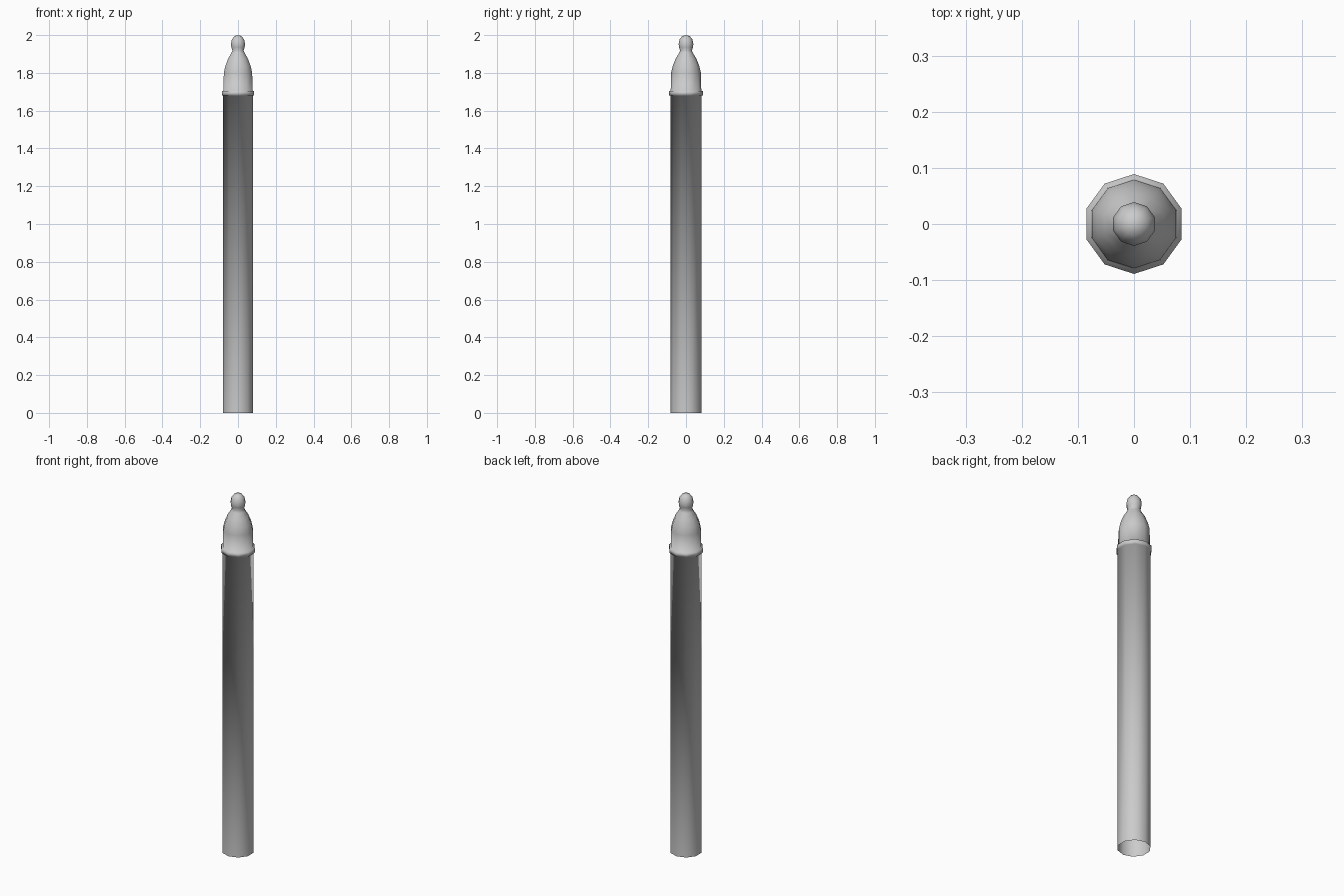
import bpy, bmesh
from math import sin, cos, pi

if "Cube" in bpy.data.objects:
    bpy.data.objects.remove(bpy.data.objects["Cube"])

SIDES = 10

# Half-profile (radius, height): shaft, collar, domed cap, finial
shaft = [(0.083, 0.0), (0.083, 1.68)]
collar = [(0.089, 1.68), (0.089, 1.703), (0.081, 1.706)]
cap = [(0.079, 1.80), (0.070, 1.838), (0.055, 1.875), (0.037, 1.905)]
finial = [(0.031, 1.918), (0.037, 1.935), (0.039, 1.953),
          (0.034, 1.977), (0.020, 1.995)]
profile = shaft + collar + cap + finial


def lathe(name, profile, tip):
    """Ten-sided lathe with an open base and a closed tip."""
    bm = bmesh.new()
    rings = []
    for r, z in profile:
        angles = [pi / 2 + 2 * pi * i / SIDES for i in range(SIDES)]
        rings.append([bm.verts.new((r * cos(a), r * sin(a), z)) for a in angles])
    for low, high in zip(rings, rings[1:]):
        for i in range(SIDES):
            j = (i + 1) % SIDES
            bm.faces.new((low[i], low[j], high[j], high[i]))
    top = bm.verts.new((0, 0, tip))
    for i in range(SIDES):
        bm.faces.new((rings[-1][i], rings[-1][(i + 1) % SIDES], top))
    for f in bm.faces:
        f.smooth = True
    mesh = bpy.data.meshes.new(name)
    bm.to_mesh(mesh)
    bm.free()
    obj = bpy.data.objects.new(name, mesh)
    bpy.context.collection.objects.link(obj)
    return obj


# One continuous smooth-shaded post, hollow at the bottom
lathe("fence_post", profile, 2.0)
